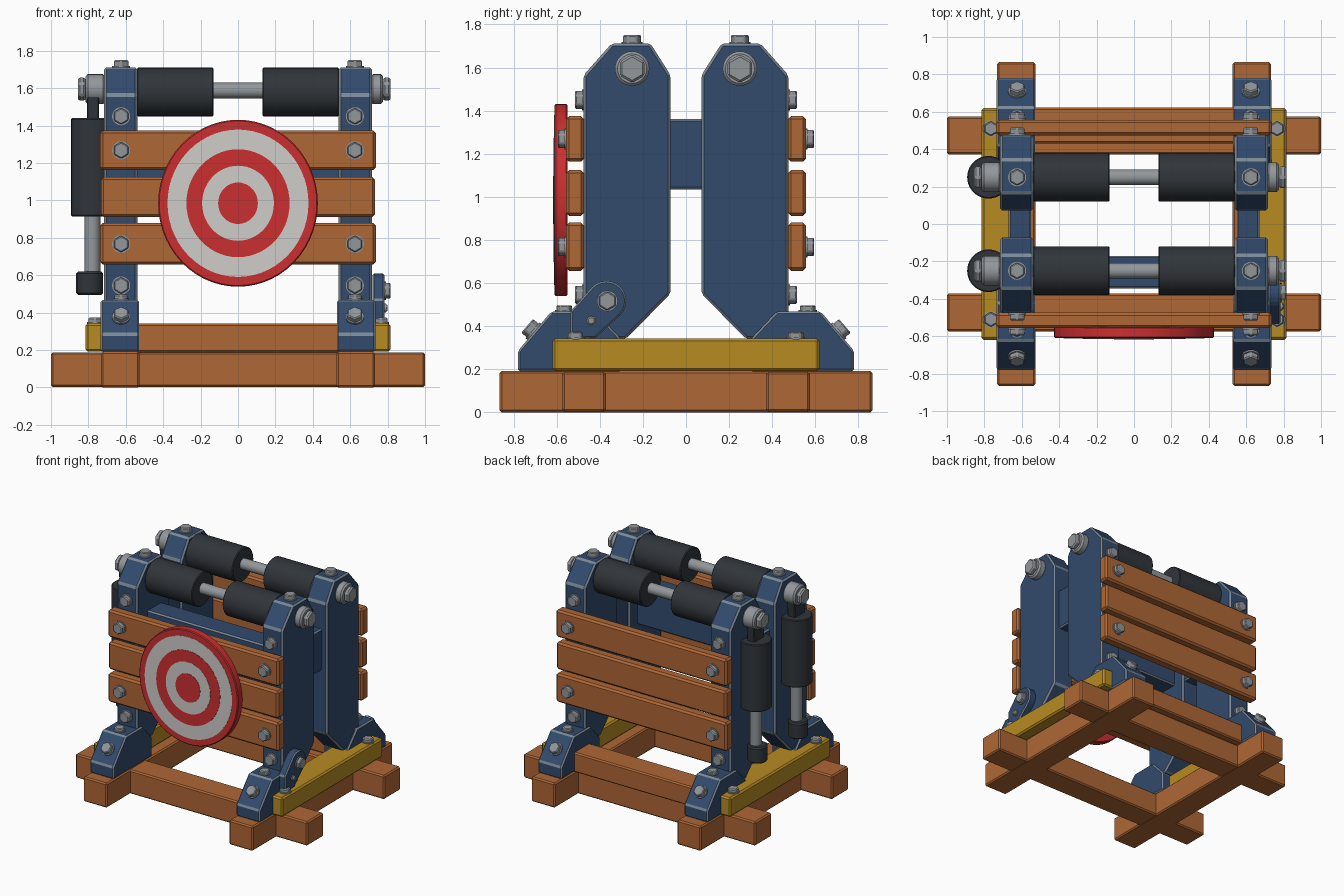
import bpy, bmesh
from math import radians, cos, sin, pi
from mathutils import Vector, Matrix

cube = bpy.data.objects.get("Cube")
if cube:
    bpy.data.objects.remove(cube, do_unlink=True)


def material(name, r, g, b, rough=0.7):
    m = bpy.data.materials.new(name)
    m.use_nodes = True
    m.diffuse_color = (r, g, b, 1)
    node = m.node_tree.nodes["Principled BSDF"]
    node.inputs["Base Color"].default_value = (r, g, b, 1)
    node.inputs["Roughness"].default_value = rough
    return m


WOOD = material("warm wood", 0.43, 0.135, 0.036)
BLUE = material("blue paint", 0.032, 0.07, 0.155)
WORN = material("worn edge", 0.2, 0.25, 0.31)
YELLOW = material("yellow paint", 0.48, 0.26, 0.016)
DARK = material("dark rubber", 0.03, 0.036, 0.043)
STEEL = material("steel", 0.29, 0.31, 0.33)
RED = material("target red", 0.6, 0.028, 0.03)
WHITE = material("target white", 0.62, 0.61, 0.59)


def finish(name, bm, mat, bevel=0.0, edge_mat=None, smooth=False):
    bmesh.ops.recalc_face_normals(bm, faces=bm.faces)
    me = bpy.data.meshes.new(name)
    bm.to_mesh(me)
    bm.free()
    me.materials.append(mat)
    if smooth:
        me.polygons.foreach_set("use_smooth", [True] * len(me.polygons))
        me.set_sharp_from_angle(angle=radians(35))
    ob = bpy.data.objects.new(name, me)
    bpy.context.collection.objects.link(ob)
    if bevel:
        mod = ob.modifiers.new("Bevel", "BEVEL")
        mod.width = bevel
        mod.segments = 1
        mod.limit_method = "ANGLE"
        if edge_mat:
            me.materials.append(edge_mat)
            mod.material = 1
    return ob


def box(name, x, y, z, mat, bevel=0.008, edge_mat=None):
    bm = bmesh.new()
    bmesh.ops.create_cube(bm, size=1)
    for v in bm.verts:
        v.co = Vector([(a + b) / 2 + c * (b - a) for (a, b), c in zip((x, y, z), v.co)])
    return finish(name, bm, mat, bevel, edge_mat)


def prism(name, outline, x0, x1, mat, bevel=0.01, edge_mat=None):
    """Extrude a (y, z) outline along x."""
    bm = bmesh.new()
    face = bm.faces.new([bm.verts.new((x0, y, z)) for y, z in outline])
    out = bmesh.ops.extrude_face_region(bm, geom=[face])
    moved = [g for g in out["geom"] if isinstance(g, bmesh.types.BMVert)]
    bmesh.ops.translate(bm, verts=moved, vec=(x1 - x0, 0, 0))
    return finish(name, bm, mat, bevel, edge_mat)


def cylinder(name, start, end, radius, mat, sides=32, bevel=0.0, smooth=True):
    a, b = Vector(start), Vector(end)
    bm = bmesh.new()
    bmesh.ops.create_cone(bm, cap_ends=True, segments=sides, radius1=radius,
                          radius2=radius, depth=(b - a).length)
    turn = (b - a).to_track_quat("Z", "Y").to_matrix().to_4x4()
    bm.transform(Matrix.Translation((a + b) / 2) @ turn)
    return finish(name, bm, mat, bevel, smooth=smooth)


def bolt(name, pos, direction, radius=0.045, height=0.042):
    """Hexagonal head seated on a thin washer."""
    p, d = Vector(pos), Vector(direction).normalized()
    cylinder(name + "_washer", p - d * 0.01, p + d * 0.01, radius * 1.08, STEEL, 20)
    cylinder(name + "_head", p, p + d * height, radius, STEEL, 6, 0.006, False)


# Base frame
for s, side in ((-1, "front"), (1, "back")):
    box(side + "_base_beam", (-1, 1), sorted((s * 0.372, s * 0.575)), (0.002, 0.188), WOOD, 0.01)
for s, side in ((-1, "right"), (1, "left")):
    box(side + "_base_beam", sorted((s * 0.527, s * 0.732)), (-0.865, 0.865), (0, 0.192), WOOD, 0.01)
    box(side + "_yellow_rail", sorted((s * 0.6, s * 0.815)), (-0.62, 0.62), (0.192, 0.342), YELLOW, 0.012)
box("back_upper_rail", (-0.56, 0.56), (0.43, 0.622), (0.188, 0.342), WOOD, 0.01)

POST = [(0.475, 0.34), (0.475, 1.565), (0.345, 1.712), (0.165, 1.712),
        (0.072, 1.565), (0.072, 0.55), (0.28, 0.34)]
FOOT = [(0.78, 0.19), (0.78, 0.285), (0.625, 0.468), (0.42, 0.468), (0.3, 0.34), (0.3, 0.19)]
PIVOT_Y, PIVOT_Z = 0.25, 1.595

for f, end in ((-1, "front"), (1, "back")):
    y = f * PIVOT_Y
    for s, side in ((-1, "right"), (1, "left")):
        tag = end + "_" + side
        # Posts and feet
        prism(tag + "_post", [(f * a, z) for a, z in POST], s * 0.538, s * 0.716, BLUE, 0.012, WORN)
        prism(tag + "_foot", [(f * a, z) for a, z in FOOT], s * 0.528, s * 0.734, BLUE, 0.01, WORN)
        # Bolts on post, planks, foot and rail
        x = s * 0.625
        bolt(tag + "_top_bolt", (x, y, 1.708), (0, 0, 1))
        for z in (0.545, 1.45):
            bolt(tag + "_post_bolt", (x, f * 0.473, z), (0, f, 0))
        for z in (0.767, 1.268):
            bolt(tag + "_plank_bolt", (x, f * 0.553, z), (0, f, 0))
        bolt(tag + "_foot_bolt", (x, f * 0.705, 0.374), (0, f * 0.76, 0.65))
        bolt(tag + "_foot_top_bolt", (x, f * 0.565, 0.466), (0, 0, 1), 0.04, 0.03)
        bolt(tag + "_rail_bolt", (s * 0.765, f * 0.51, 0.34), (0, 0, 1), 0.04, 0.033)
        # Dark roller on the axle
        cylinder(tag + "_roller", (s * 0.13, y, 1.58), (s * 0.54, y, 1.58), 0.13, DARK, 40, 0.006)
        # Pivot washer and nut, further out where the damper hangs
        out = 0.775 if s > 0 else 0.815
        cylinder(tag + "_pivot_washer", (s * 0.71, y, PIVOT_Z), (s * out, y, PIVOT_Z), 0.08, STEEL, 32, 0.012)
        cylinder(tag + "_pivot_nut", (s * out, y, PIVOT_Z), (s * (out + 0.04), y, PIVOT_Z),
                 0.066, STEEL, 6, 0.01, False)
    cylinder(end + "_axle", (-0.74, y, 1.588), (0.74, y, 1.588), 0.042, STEEL, 24)
    # Planks
    for i, (low, high) in enumerate(((0.657, 0.88), (0.912, 1.125), (1.163, 1.375))):
        half = 0.737 - 0.004 * (i % 2)
        box(end + "_plank", (-half, half), sorted((f * 0.474, f * 0.556)), (low, high), WOOD, 0.014)
    # Hanging damper on the right side
    x = -0.778
    cylinder(end + "_damper_body", (x, y, 0.915), (x, y, 1.44), 0.114, DARK, 36, 0.006)
    cylinder(end + "_damper_rod", (x, y, 0.6), (x, y, 0.93), 0.042, STEEL, 24)
    cylinder(end + "_damper_foot", (x - 0.015, y, 0.495), (x - 0.015, y, 0.62), 0.072, DARK, 16, 0.01)
    eye = [(y + 0.07 * cos(pi * k / 10), PIVOT_Z + 0.075 * sin(pi * k / 10)) for k in range(11)]
    prism(end + "_damper_eye", eye + [(y - 0.06, 1.43), (y + 0.06, 1.43)], -0.808, -0.742, DARK, 0.006)

# Blue braces joining the posts
for s, side in ((-1, "right"), (1, "left")):
    box(side + "_brace", sorted((s * 0.55, s * 0.67)), (-0.2, 0.2), (1.035, 1.362), BLUE, 0.01, WORN)
box("front_cross_brace", (-0.56, 0.56), (-0.345, -0.17), (1.035, 1.34), BLUE, 0.01, WORN)

# Lever at the left front foot
top = [(-0.37 + 0.093 * cos(radians(a)), 0.517 + 0.093 * sin(radians(a))) for a in range(-45, 136, 15)]
prism("lever", top + [(-0.535, 0.47), (-0.535, 0.34), (-0.42, 0.345)], 0.72, 0.782, BLUE, 0.008, WORN)
bolt("lever_bolt", (0.78, -0.365, 0.517), (1, 0, 0), 0.045, 0.035)
bolt("lever_pin", (0.78, -0.44, 0.425), (1, 0, 0), 0.022, 0.02)

# Target: a thick red disc with thin painted rings
rings = [(0.427, RED, 0.61), (0.377, WHITE, 0.612), (0.276, RED, 0.614),
         (0.192, WHITE, 0.616), (0.106, RED, 0.618)]
for i, (radius, mat, front) in enumerate(rings):
    back = 0.55 if i == 0 else front - 0.006
    ring = cylinder("target_disc" if i == 0 else "target_ring", (0, -back, 0), (0, -front, 0),
                    radius, mat, 56, 0.006 if i == 0 else 0)
    ring.scale.z = 1.045
    ring.location.z = 0.985
